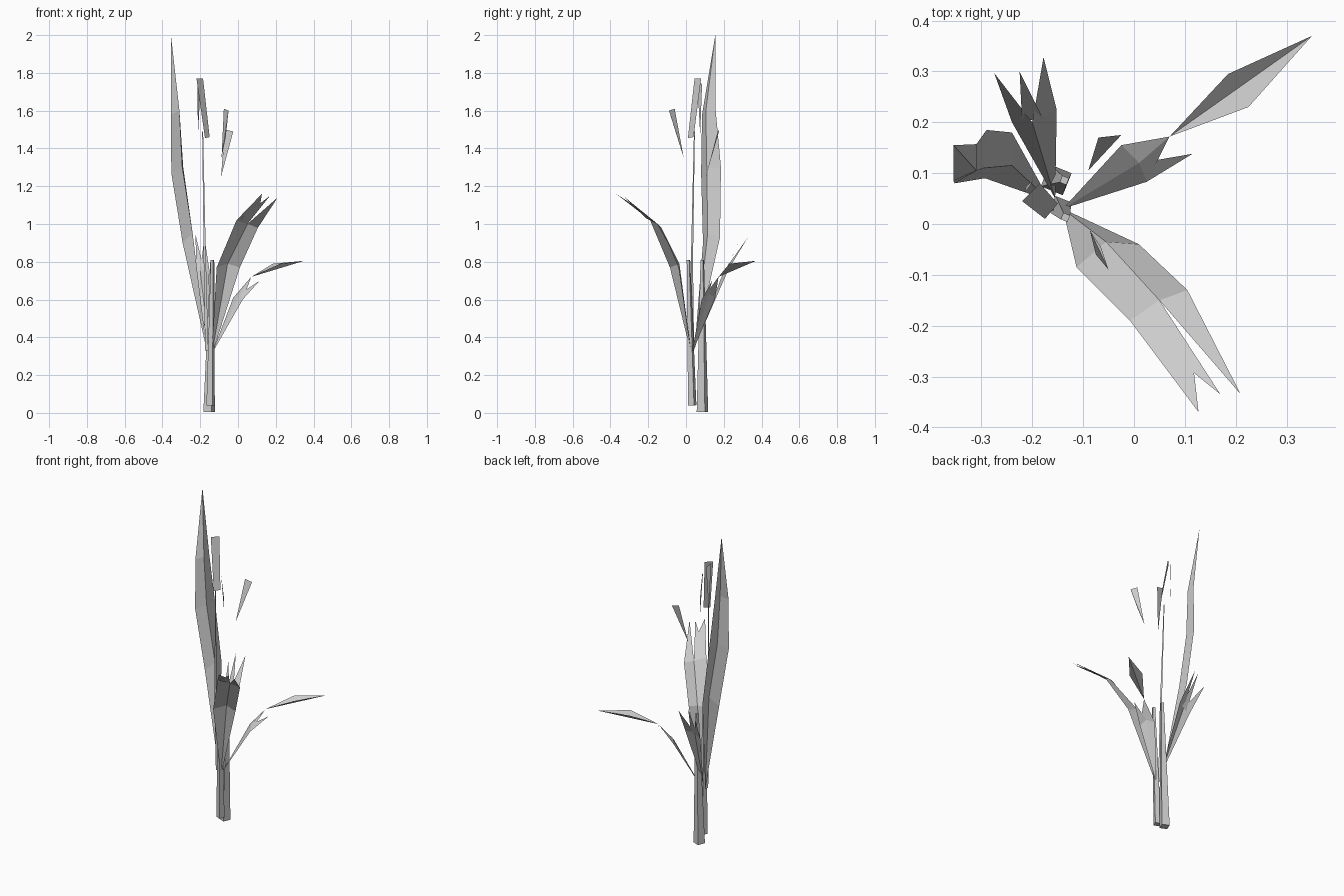
import bpy, math
from mathutils import Vector

if "Cube" in bpy.data.objects:
    bpy.data.objects.remove(bpy.data.objects["Cube"])


def mesh(name, verts, faces):
    me = bpy.data.meshes.new(name)
    me.from_pydata(verts, [], faces)
    me.update()
    ob = bpy.data.objects.new(name, me)
    bpy.context.collection.objects.link(ob)
    return ob


def leaf(name, base, rows, tip=None, splits=()):
    """Folded blade: base point, rows of (left, crease, right), then one tip
    or several torn tips given as triangles."""
    verts, faces = [base], []
    for i, row in enumerate(rows):
        s = len(verts)
        verts += row
        for k in range(2):
            if i == 0:
                faces.append((0, s + k, s + k + 1))
            else:
                faces.append((s - 3 + k, s - 2 + k, s + k + 1, s + k))
    if tip:
        t, s = len(verts), len(verts) - 3
        verts.append(tip)
        faces += [(s, s + 1, t), (s + 1, s + 2, t)]
    for tri in splits:
        s = len(verts)
        verts += tri
        faces.append(tuple(range(s, s + len(tri))))
    return mesh(name, verts, faces)


def stalk(name, path, radii, sides=4, turn=0.4):
    """Tapered faceted tube along a path, with flat ends."""
    axis = (Vector(path[-1]) - Vector(path[0])).normalized()
    u = axis.cross(Vector((0, 1, 0))).normalized()
    v = axis.cross(u)
    verts, faces = [], []
    for p, r in zip(path, radii):
        for k in range(sides):
            a = turn + math.tau * k / sides
            verts.append(Vector(p) + u * r * math.cos(a) + v * r * math.sin(a))
    for i in range(len(path) - 1):
        for k in range(sides):
            a, b = i * sides + k, i * sides + (k + 1) % sides
            faces.append((a, b, b + sides, a + sides))
    faces += [tuple(range(sides)), tuple(range(len(verts) - sides, len(verts)))]
    return mesh(name, verts, faces)


# Stalks
stalk("front_stalk", [(-.145, .033, .04), (-.135, .013, .81)], [.024, .010])
stalk("back_stalk", [(-.153, .087, .004), (-.137, .086, .81)], [.033, .010])
stalk("thin_stem", [(-.165, .033, .33), (-.175, .03, .8), (-.187, .044, 1.49)],
      [.010, .007, .003], 3)

# Tall upright leaf
leaf("tall_leaf", (-.165, .045, .33),
     [[(-.293, .09, .90), (-.24, .115, .95), (-.24, .18, .93)],
      [(-.353, .08, 1.27), (-.295, .11, 1.3), (-.29, .185, 1.3)],
      [(-.355, .085, 1.58), (-.31, .105, 1.6), (-.31, .157, 1.6)]],
     tip=(-.355, .155, 2.0))

# Broad front leaf with three torn tips
c2 = (.05, -.15, 1.0)
leaf("broad_front_leaf", (-.14, .03, .30),
     [[(-.113, -.085, .77), (-.055, -.035, .79), (.01, -.04, .77)],
      [(-.008, -.19, 1.02), c2, (.105, -.13, .98)]],
     splits=[[(-.008, -.19, 1.02), c2, (.113, -.25, 1.08), (.127, -.37, 1.16)],
             [(.015, -.21, 1.03), c2, (.17, -.335, 1.15)],
             [c2, (.105, -.13, .98), (.21, -.335, 1.14)]])

# Right leaf: lower blade, side tip and outer blade past the narrow neck
neck = (.07, .172, .72)
leaf("right_leaf", (-.14, .03, .31),
     [[(-.025, .155, .61), (.01, .12, .63), (.025, .083, .60)]],
     tip=neck, splits=[[(.01, .12, .63), (.025, .083, .60), (.115, .138, .70)]])
mesh("right_leaf_end",
     [neck, (.185, .295, .79), (.225, .23, .79), (.35, .37, .805)],
     [(0, 1, 3), (0, 3, 2)])

# Back leaf with three torn tips
l, c, r = (-.24, .20, .72), (-.20, .20, .75), (-.152, .225, .76)
leaf("back_leaf", (-.155, .05, .36), [[l, c, r]],
     splits=[[l, c, (-.275, .297, .88)],
             [(-.22, .2, .735), (-.18, .21, .755), (-.225, .30, .945)],
             [c, r, (-.178, .328, .93)]])

# Flower petals
mesh("main_petal", [(-.22, .045, 1.77), (-.185, .08, 1.77),
                    (-.15, .04, 1.46), (-.175, .01, 1.455)], [(0, 1, 2, 3)])
mesh("inner_petal", [(-.215, .06, 1.76), (-.198, .085, 1.74),
                     (-.212, .075, 1.47)], [(0, 1, 2)])
mesh("back_petal", [(-.09, .105, 1.25), (-.07, .17, 1.5),
                    (-.025, .175, 1.49)], [(0, 1, 2)])
mesh("front_petal", [(-.087, -.012, 1.35), (-.075, -.06, 1.61),
                     (-.05, -.09, 1.60), (-.065, -.045, 1.46)],
     [(0, 1, 2), (0, 2, 3)])
